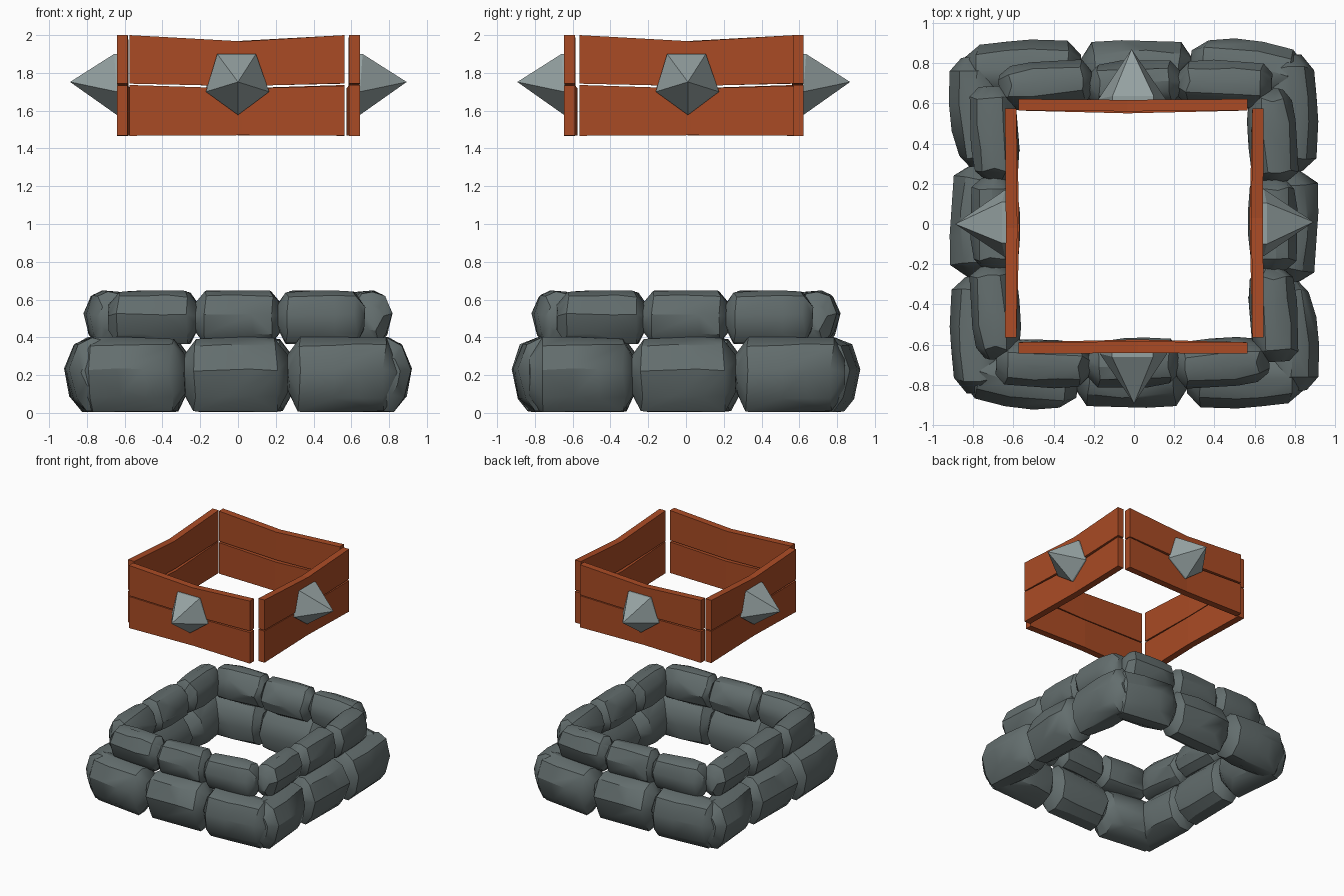
import bpy, bmesh, math, random
from mathutils import Vector, Matrix

if "Cube" in bpy.data.objects:
    bpy.data.objects.remove(bpy.data.objects["Cube"])


def material(name, rgb):
    m = bpy.data.materials.new(name)
    m.diffuse_color = (*rgb, 1)
    m.use_nodes = True
    m.node_tree.nodes["Principled BSDF"].inputs["Base Color"].default_value = m.diffuse_color
    return m


STONE = material("dark grey stone", (0.125, 0.155, 0.155))
WOOD = material("red brown wood", (0.40, 0.07, 0.018))
METAL = material("light grey metal", (0.30, 0.36, 0.36))
SIDES = ["front", "right", "back", "left"]
# small placement offsets of each wooden side (world x, y)
SHIFT = [(0, 0), (0, 0.01), (-0.012, -0.024), (0.004, 0)]


def finish(bm, name, mat, matrix, smooth_angle=0):
    bmesh.ops.recalc_face_normals(bm, faces=bm.faces)
    if smooth_angle:
        for f in bm.faces:
            f.smooth = True
        for e in bm.edges:
            e.smooth = e.calc_face_angle(0) < math.radians(smooth_angle)
    bm.transform(matrix)
    me = bpy.data.meshes.new(name)
    bm.to_mesh(me)
    bm.free()
    me.materials.append(mat)
    ob = bpy.data.objects.new(name, me)
    bpy.context.collection.objects.link(ob)
    return ob


def hull(points):
    bm = bmesh.new()
    for p in points:
        bm.verts.new(p)
    res = bmesh.ops.convex_hull(bm, input=bm.verts)
    junk = {v for v in res["geom_interior"] + res["geom_unused"]
            if isinstance(v, bmesh.types.BMVert) and v.is_valid}
    bmesh.ops.delete(bm, geom=list(junk), context='VERTS')
    bmesh.ops.dissolve_limit(bm, angle_limit=math.radians(4),
                             verts=bm.verts, edges=bm.edges)
    return bm


def stone(name, seed, centre, half, tilt, turn):
    """Rounded boulder: jittered sections with a narrow top, convex hull."""
    rng = random.Random(seed)
    # outer side of the wall is -y
    section = [(-1, .12), (-.64, .8), (-.15, 1), (.35, .93), (.8, .5), (1, -.1),
               (.72, -.72), (.22, -1), (-.35, -1), (-.78, -.62)]
    pts = []
    for x, sy, sz in ((-1, .5, .5), (-.79, .9, .97), (-.2, 1, 1),
                      (.3, 1, 1), (.77, .92, .97), (1, .5, .5)):
        for y, z in section:
            p = [x + rng.uniform(-.05, .05), y * sy + rng.uniform(-.08, .08),
                 z * sz + rng.uniform(-.04, .04)]
            pts.append(Vector([max(-1, min(1, c)) * h for c, h in zip(p, half)]))
    m = turn @ Matrix.Translation(centre) @ Matrix.Rotation(tilt, 4, 'Z')
    finish(hull(pts), name, STONE, m, 32)


def plank(name, top, bottom, bow, turn):
    """Board with three columns, so its edges can sag and its middle bow."""
    bm = bmesh.new()
    rings = []
    for x, t, b, dy in zip((-.575, 0.02, .563), top, bottom, (0, bow, 0)):
        rings.append([bm.verts.new((x, y + dy, z)) for y, z in
                      ((-.645, b), (-.588, b), (-.588, t), (-.645, t))])
    for a, c in zip(rings, rings[1:]):
        for i in range(4):
            j = (i + 1) % 4
            bm.faces.new((a[i], a[j], c[j], c[i]))
    bm.faces.new(rings[0])
    bm.faces.new(rings[-1])
    finish(bm, name, WOOD, turn)


def spike(name, turn):
    """Five-sided point with a short stub set into the boards."""
    outline = [(-.11, 1.9), (.095, 1.9), (.165, 1.7), (0, 1.577), (-.17, 1.7)]
    pts = [(x, -.66 if z > 1.8 else -.645, z) for x, z in outline]
    pts += [(x, -.63, z) for x, z in outline]
    finish(hull(pts + [(0, -.893, 1.752)]), name, METAL, turn)


# stone rows: name, x, half length, tilt on front/back, tilt on the sides
LOWER = [("a", -.555, .28, -.12, .10), ("b", -.01, .275, .02, -.02),
         ("c", .55, .29, .05, .03)]
UPPER = [("a", -.45, .235, -.05, .05), ("b", 0, .228, .03, .0),
         ("c", .44, .232, .06, .06)]

for k, side in enumerate(SIDES):
    turn = Matrix.Rotation(k * math.pi / 2, 4, 'Z')
    for i, (n, x, hl, t0, t1) in enumerate(LOWER):
        stone(f"lower_stone_{side}_{n}", 11 + i, (x, -.75, .204),
              (hl, .165, .199), t1 if k % 2 else t0, turn)
    for i, (n, x, hl, t0, t1) in enumerate(UPPER):
        stone(f"upper_stone_{side}_{n}", 31 + i, (x, -.69, .506),
              (hl, .124, .142), t1 if k % 2 else t0, turn)
    # wooden frame and its spikes
    wood = Matrix.Translation((*SHIFT[k], 0)) @ turn
    plank(f"upper_plank_{side}", (2.0, 1.967, 2.0), (1.743, 1.73, 1.745), 0.004, wood)
    plank(f"lower_plank_{side}", (1.736, 1.717, 1.732), (1.467, 1.47, 1.468), 0.014, wood)
    spike(f"spike_{side}", wood)
